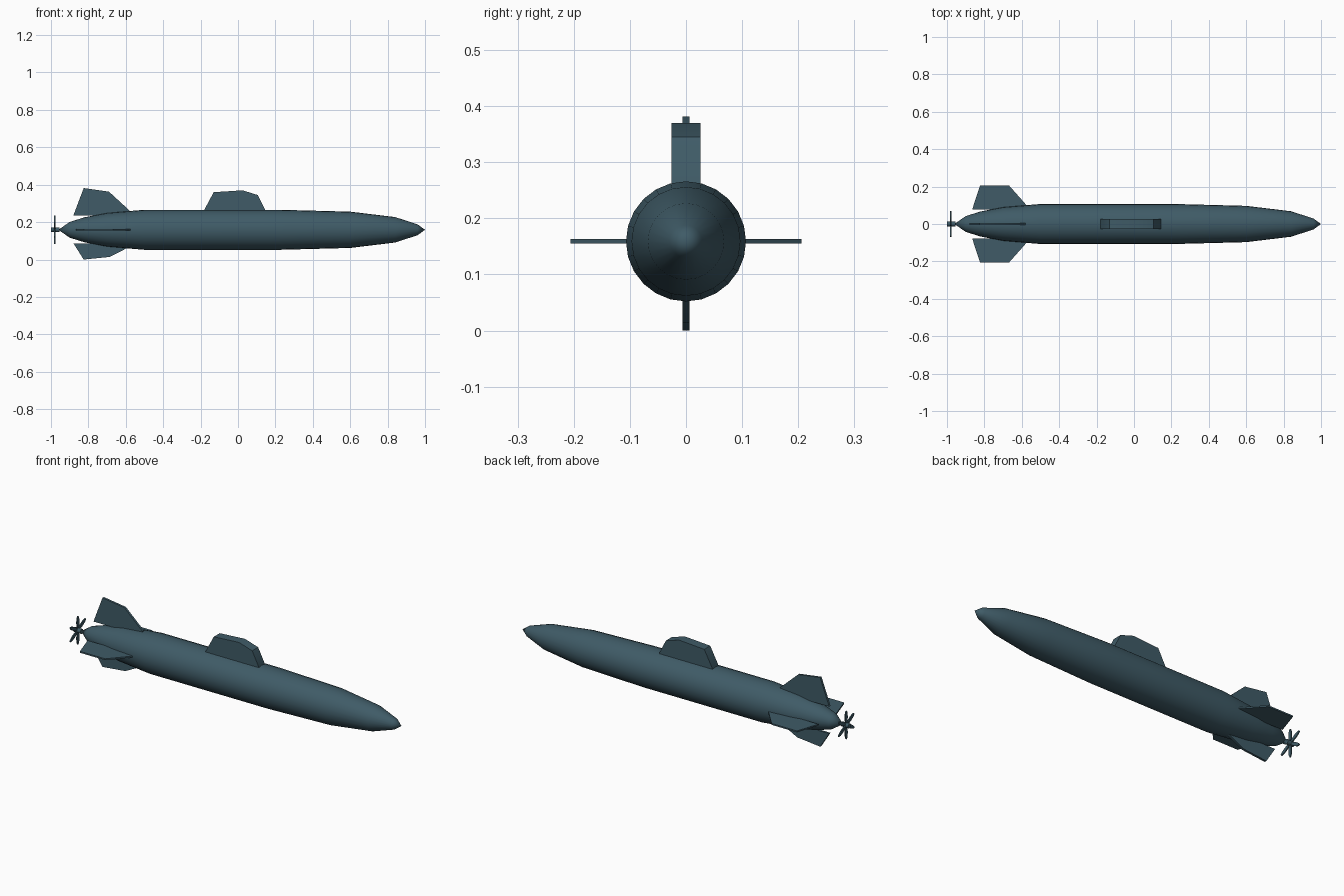
import bpy, bmesh, math
from mathutils import Matrix, Vector

if "Cube" in bpy.data.objects:
    bpy.data.objects.remove(bpy.data.objects["Cube"])

AXIS_Z = 0.159
paint = bpy.data.materials.new("hull_paint")
paint.diffuse_color = (0.05, 0.105, 0.135, 1)
paint.use_nodes = True
paint.node_tree.nodes["Principled BSDF"].inputs["Base Color"].default_value = paint.diffuse_color


def finish(bm, name, angle=35):
    bmesh.ops.recalc_face_normals(bm, faces=bm.faces[:])
    mesh = bpy.data.meshes.new(name)
    bm.to_mesh(mesh)
    bm.free()
    ob = bpy.data.objects.new(name, mesh)
    bpy.context.collection.objects.link(ob)
    mesh.materials.append(paint)
    bpy.ops.object.select_all(action='DESELECT')
    ob.select_set(True)
    bpy.context.view_layer.objects.active = ob
    bpy.ops.object.shade_smooth_by_angle(angle=math.radians(angle))
    return ob


def lathe(name, profile, sides):
    """Revolve (x, radius) points about the long axis."""
    bm = bmesh.new()
    vs = [bm.verts.new((x, 0, r)) for x, r in profile]
    es = [bm.edges.new(p) for p in zip(vs, vs[1:])]
    bmesh.ops.spin(bm, geom=vs + es, cent=(0, 0, 0), axis=(1, 0, 0),
                   angle=math.tau, steps=sides, use_duplicate=False)
    bmesh.ops.remove_doubles(bm, verts=bm.verts[:], dist=1e-5)
    bmesh.ops.translate(bm, verts=bm.verts[:], vec=(0, 0, AXIS_Z))
    return finish(bm, name)


def add_plate(bm, outline, thick, matrix):
    """Extrude an (x, z) outline symmetrically in y, then place it."""
    vs = [bm.verts.new((x, -thick / 2, z)) for x, z in outline]
    face = bm.faces.new(vs)
    ext = bmesh.ops.extrude_face_region(bm, geom=[face])
    new = [v for v in ext["geom"] if isinstance(v, bmesh.types.BMVert)]
    bmesh.ops.translate(bm, verts=new, vec=(0, thick, 0))
    bmesh.ops.transform(bm, matrix=matrix, verts=vs + new)


def plate(name, outline, thick, roll=0):
    bm = bmesh.new()
    place = Matrix.Translation((0, 0, AXIS_Z)) @ Matrix.Rotation(math.radians(roll), 4, 'X')
    add_plate(bm, outline, thick, place)
    return finish(bm, name)


# Hull
lathe("hull", [(-0.96, 0), (-0.90, 0.042), (-0.82, 0.067), (-0.70, 0.09),
               (-0.50, 0.107), (0.22, 0.107), (0.60, 0.097), (0.84, 0.068),
               (0.96, 0.029), (1.0, 0)], 24)

# Sail
plate("sail", [(-0.18, 0.09), (-0.18, 0.107), (-0.13, 0.201), (0.025, 0.211),
               (0.105, 0.186), (0.145, 0.107), (0.145, 0.09)], 0.052)

# Tail fins (heights measured from the hull axis)
plate("upper_fin", [(-0.88, 0.077), (-0.825, 0.223), (-0.69, 0.204),
                    (-0.58, 0.103), (-0.58, 0.077)], 0.012)
plate("lower_fin", [(-0.88, 0.072), (-0.825, 0.159), (-0.685, 0.145),
                    (-0.59, 0.096), (-0.59, 0.072)], 0.012, 180)
for name, roll in (("left_fin", 90), ("right_fin", -90)):
    plate(name, [(-0.865, 0.078), (-0.823, 0.206), (-0.668, 0.206),
                 (-0.575, 0.101), (-0.575, 0.078)], 0.008, roll)

# Propeller hub
lathe("propeller_hub", [(-1.0, 0), (-1.0, 0.013), (-0.955, 0.013), (-0.955, 0)], 12)

# Propeller blades: thin leaf shapes around the hub
bm = bmesh.new()
leaf = [(0.010 * math.cos(a), 0.043 + 0.036 * math.sin(a))
        for a in (math.tau * i / 10 for i in range(10))]
for i in range(6):
    place = (Matrix.Translation((-0.98, 0, AXIS_Z))
             @ Matrix.Rotation(math.tau * i / 6, 4, 'X')
             @ Matrix.Rotation(math.radians(90), 4, 'Z'))
    add_plate(bm, leaf, 0.006, place)
finish(bm, "propeller_blades")
